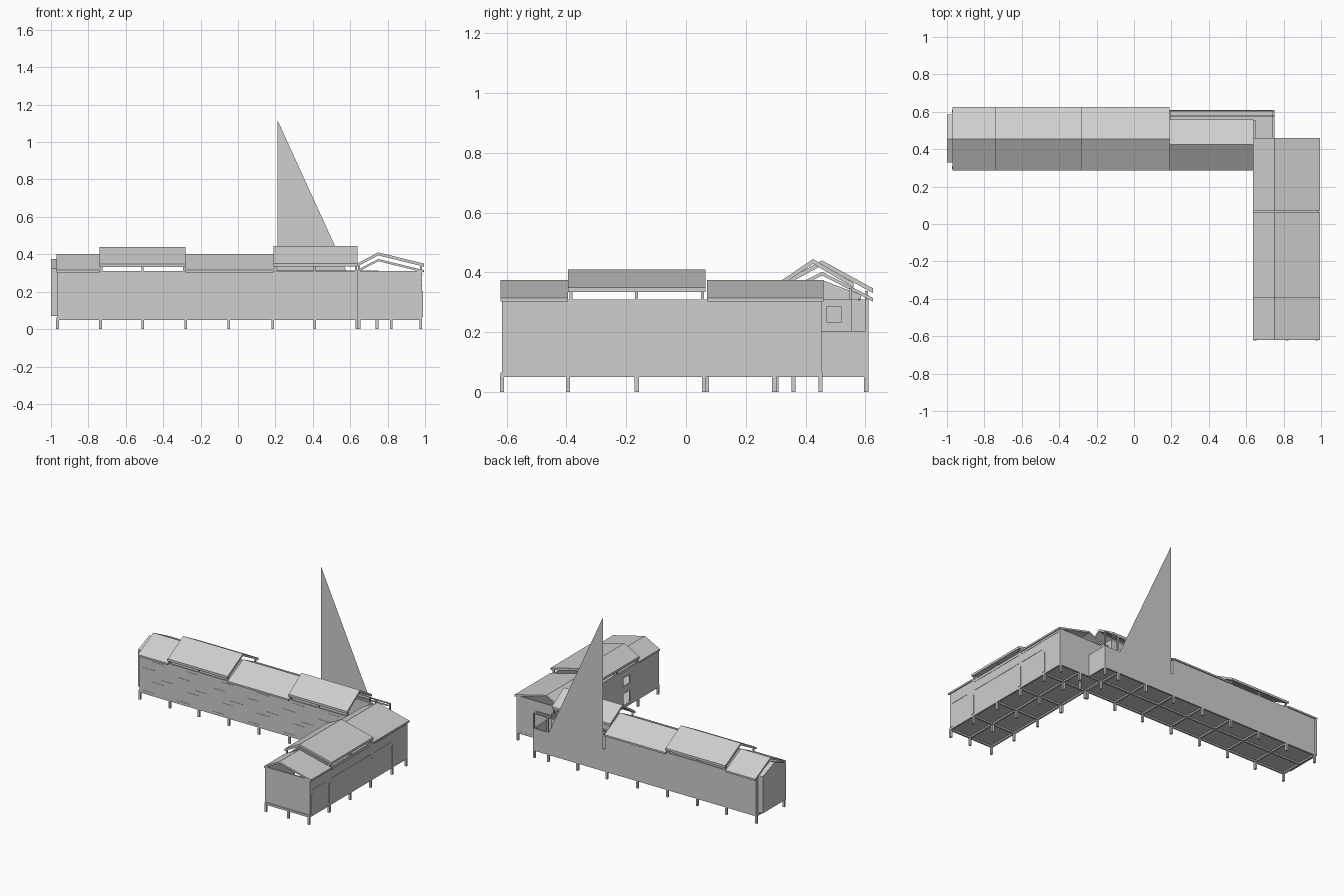
import bpy, bmesh

if "Cube" in bpy.data.objects:
    bpy.data.objects.remove(bpy.data.objects["Cube"], do_unlink=True)

GREY = (0.62, 0.62, 0.62, 1)
mat = bpy.data.materials.new("pale grey")
mat.use_nodes = True
mat.diffuse_color = GREY
mat.node_tree.nodes["Principled BSDF"].inputs["Base Color"].default_value = GREY


def finish(name, bm):
    bmesh.ops.recalc_face_normals(bm, faces=bm.faces)
    mesh = bpy.data.meshes.new(name)
    bm.to_mesh(mesh)
    bm.free()
    mesh.materials.append(mat)
    obj = bpy.data.objects.new(name, mesh)
    bpy.context.collection.objects.link(obj)
    return obj


def add_box(bm, x, y, z):
    verts = bmesh.ops.create_cube(bm, size=1)["verts"]
    for v in verts:
        for i, (lo, hi) in enumerate((x, y, z)):
            v.co[i] = lo if v.co[i] < 0 else hi


def boxes(name, *parts):
    bm = bmesh.new()
    for p in parts:
        add_box(bm, *p)
    return finish(name, bm)


def prism(name, outline, axis, a, b):
    """Extrude an (across, z) outline along the x or y axis."""
    bm = bmesh.new()
    def place(t, u, z):
        return bm.verts.new((t, u, z) if axis == "x" else (u, t, z))
    ends = [[place(t, u, z) for u, z in outline] for t in (a, b)]
    n = len(outline)
    bm.faces.new(ends[0])
    bm.faces.new(ends[1])
    for i in range(n):
        j = (i + 1) % n
        bm.faces.new((ends[0][i], ends[0][j], ends[1][j], ends[1][i]))
    return finish(name, bm)


def roof(name, axis, a, b, top, thick=0.012):
    """Folded roof slab from eave, ridge, eave points."""
    prism(name, top + [(u, z - thick) for u, z in reversed(top)], axis, a, b)


FLOOR, BASE, EAVE, T = 0.065, 0.05, 0.31, 0.01
SOUTH, NORTH, WEST, EAST = 0.295, 0.61, -0.965, 0.985
INNER, END, STEP = 0.64, -0.615, 0.195
LONG_X = (-0.965, -0.735, -0.51, -0.28, -0.05, 0.185, 0.41, 0.635)
SHORT_Y = (-0.615, -0.395, -0.165, 0.06, 0.295, 0.45)
WALL = (FLOOR, EAVE)

# Floor slabs
boxes("long_floor", ((WEST, INNER), (SOUTH, NORTH), (0.06, 0.07)))
boxes("short_floor", ((INNER, EAST), (END, 0.455), (0.06, 0.07)))
boxes("terrace_floor", ((INNER, 0.75), (0.455, NORTH), (0.06, 0.07)))

# Floor beams on a grid
B = 0.012
long_beams = [((WEST, INNER), (y, y + B), (BASE, FLOOR)) for y in (SOUTH, 0.45, NORTH - B)]
long_beams += [((x - B / 2, x + B / 2), (SOUTH, NORTH), (BASE, FLOOR)) for x in LONG_X]
boxes("long_floor_beams", *long_beams)
short_beams = [((x, x + B), (END, 0.455), (BASE, FLOOR)) for x in (INNER, 0.815, EAST - B)]
short_beams += [((INNER, EAST), (y - B / 2, y + B / 2), (BASE, FLOOR)) for y in SHORT_Y]
short_beams += [((INNER, 0.75), (NORTH - B, NORTH), (BASE, FLOOR)),
                ((0.74, 0.75), (0.455, NORTH), (BASE, FLOOR))]
boxes("short_floor_beams", *short_beams)


# Stilts
def post(x, y, lo=0, hi=0.055, r=0.007):
    return ((x - r, x + r), (y - r, y + r), (lo, hi))


boxes("long_stilts", *[post(x, y) for x in LONG_X for y in (0.302, 0.603)])
boxes("short_stilts", *[post(x, y) for y in SHORT_Y for x in (0.647, 0.82, 0.978)])
boxes("terrace_stilts", post(0.743, 0.603), post(0.743, 0.36), post(0.647, 0.07))

# Long wing walls
boxes("long_south_wall", ((WEST, INNER), (SOUTH, SOUTH + T), WALL))
boxes("long_north_wall", ((WEST, STEP), (NORTH - T, NORTH), WALL))
boxes("long_west_wall", ((WEST, WEST + T), (SOUTH, NORTH), WALL))
boxes("step_wall", ((STEP - T, STEP), (0.545, NORTH), WALL))
boxes("set_back_wall", ((STEP, INNER), (0.545, 0.555), WALL))
prism("west_end_bay", [(0.33, 0.07), (0.585, 0.07), (0.585, 0.325), (0.455, 0.375),
                       (0.33, 0.325)], "x", -1.0, WEST)

# Low terrace wall with the tall sheet sail above it
boxes("terrace_wall", ((STEP, 0.75), (NORTH - T, NORTH), (BASE, 0.205)),
      ((0.74, 0.75), (0.455, NORTH), (BASE, 0.205)))
bm = bmesh.new()
bm.faces.new([bm.verts.new((x, 0.611, z)) for x, z in ((0.21, 0.2), (0.63, 0.2), (0.21, 1.12))])
finish("sail", bm)

# East end of the long wing, with a small window
boxes("long_east_wall", ((INNER, INNER + T), (0.455, 0.47), WALL),
      ((INNER, INNER + T), (0.52, 0.555), WALL),
      ((INNER, INNER + T), (0.47, 0.52), (FLOOR, 0.235)),
      ((INNER, INNER + T), (0.47, 0.52), (0.285, EAVE)))

# Short wing walls, with a door and window on the courtyard side
boxes("short_south_wall", ((INNER, EAST), (END, END + T), WALL))
boxes("short_north_wall", ((INNER, EAST), (0.445, 0.455), WALL))
boxes("short_east_wall", ((EAST - T, EAST), (END, 0.455), WALL))
side = (INNER, INNER + T)
boxes("courtyard_wall", (side, (END, -0.30), WALL), (side, (-0.23, 0.455), WALL),
      (side, (-0.30, -0.23), (0.15, 0.2)), (side, (-0.30, -0.23), (0.26, EAVE)))

# Long wing roofs: two low, two raised
low = [(0.285, 0.315), (0.455, 0.402), (0.625, 0.315)]
raised = [(0.285, 0.347), (0.455, 0.44), (0.625, 0.347)]
offset = [(0.285, 0.35), (0.425, 0.445), (0.56, 0.365)]
roof("roof_west", "x", -0.97, -0.74, low)
roof("roof_west_raised", "x", -0.74, -0.28, raised, 0.016)
roof("roof_middle", "x", -0.28, 0.19, low)
roof("roof_east_raised", "x", 0.19, 0.64, offset, 0.016)

# Short wing roofs
low_side = [(0.635, 0.315), (0.75, 0.375), (0.995, 0.315)]
raised_side = [(0.635, 0.35), (0.75, 0.41), (0.995, 0.35)]
roof("roof_south", "y", -0.62, -0.395, low_side)
roof("roof_south_raised", "y", -0.395, 0.065, raised_side, 0.016)
roof("roof_north", "y", 0.07, 0.46, low_side)

# Short posts carrying the raised roofs
boxes("long_clerestory_posts", *[post(x, y, 0.3, 0.338, 0.005) for y in (0.301, 0.604)
                                 for x in (-0.73, -0.51, -0.29)])
boxes("east_clerestory_posts", *[post(x, y, 0.3, 0.348, 0.005) for y in (0.301, 0.55)
                                 for x in (0.2, 0.41, 0.63)])
boxes("short_clerestory_posts", *[post(x, y, 0.3, 0.34, 0.005) for x in (0.646, 0.979)
                                  for y in (-0.385, -0.165, 0.055)])

# Rails and posts over the terrace gap
boxes("terrace_rails", ((STEP, 0.75), (0.575, 0.581), (0.305, 0.313)),
      ((STEP, 0.75), (0.604, NORTH), (0.305, 0.313)),
      *[post(x, 0.605, 0.2, 0.31, 0.005) for x in (0.64, 0.745)])

# Tie beams across the open gables
boxes("gable_ties", *[((INNER, EAST), (y, y + T), (0.3, EAVE)) for y in SHORT_Y[1:4]])

# Thin cladding strips in staggered courses
strips = []
for row, z in enumerate((0.068, 0.145, 0.175, 0.23, 0.288)):
    for k in range(6):
        x = -0.94 + 0.27 * k + 0.07 * (row % 3)
        strips.append(((x, x + 0.09), (SOUTH - 0.002, SOUTH), (z, z + 0.003)))
boxes("south_cladding_strips", *strips)
strips = [((EAST, EAST + 0.002), (y, y + w), (z, z + 0.004)) for y, w, z in (
    (-0.59, 0.14, 0.23), (-0.38, 0.43, 0.23), (0.08, 0.2, 0.23), (-0.38, 0.43, 0.29), (0.08, 0.36, 0.29))]
boxes("east_cladding_strips", *strips)
boxes("east_wall_frames", *[((EAST, EAST + 0.003), (y, y + 0.022), (FLOOR, 0.205))
                            for y in (-0.61, -0.405, 0.052, 0.285)])
